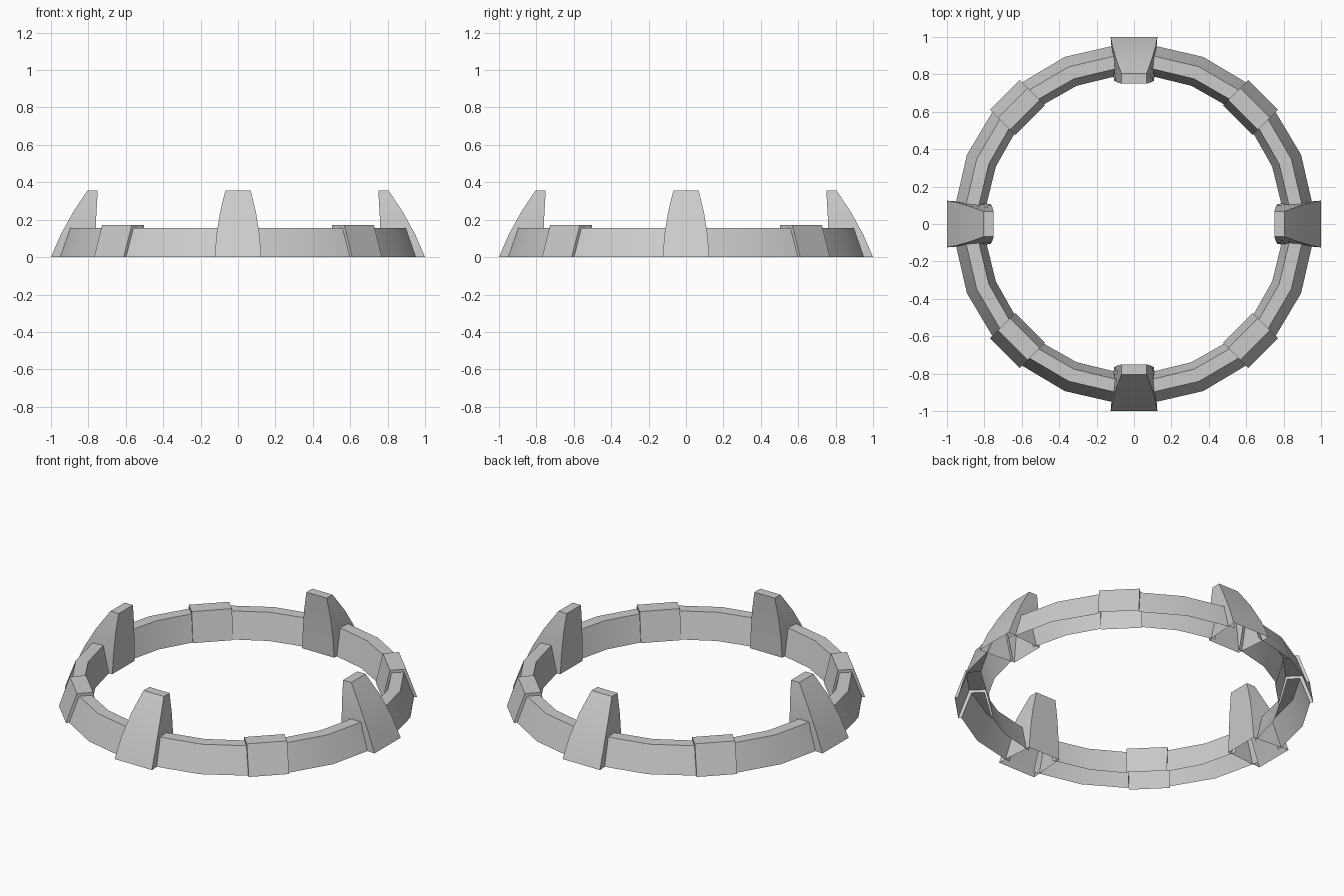
import bpy, bmesh, math
from mathutils import Vector, Matrix

if "Cube" in bpy.data.objects:
    bpy.data.objects.remove(bpy.data.objects["Cube"])

# Open-bottomed cross-sections as (distance from centre, height)
ARC = [(0.967, 0), (0.91, 0.155), (0.84, 0.155), (0.80, 0)]
BLOCK = [(0.976, 0), (0.915, 0.172), (0.825, 0.172), (0.785, 0)]
C = math.cos(math.radians(7.5))


def rot(deg):
    return Matrix.Rotation(math.radians(deg), 4, 'Z')


def station(profile, deg, t, scale=1.0):
    return [rot(deg) @ Vector((r * scale, t, z)) for r, z in profile]


def skin(bm, rows):
    """Join rows of points with quads."""
    vr = [[bm.verts.new(p) for p in row] for row in rows]
    for a, b in zip(vr, vr[1:]):
        for i in range(len(a) - 1):
            bm.faces.new((a[i], a[i + 1], b[i + 1], b[i]))
    return vr


def finish(bm, name, angle):
    bmesh.ops.remove_doubles(bm, verts=bm.verts, dist=1e-5)
    bmesh.ops.recalc_face_normals(bm, faces=bm.faces)
    # open shells: make sure the top faces look up
    top = max(bm.faces, key=lambda f: f.calc_center_median().z)
    if top.normal.z < 0:
        bmesh.ops.reverse_faces(bm, faces=bm.faces)
    me = bpy.data.meshes.new(name)
    bm.to_mesh(me)
    bm.free()
    ob = bpy.data.objects.new(name, me)
    ob.matrix_world = rot(angle)
    bpy.context.collection.objects.link(ob)
    bpy.ops.object.select_all(action='DESELECT')
    ob.select_set(True)
    bpy.context.view_layer.objects.active = ob
    bpy.ops.object.shade_smooth_by_angle(angle=math.radians(30))


# Raised claw levels: height, outer radius, outer half width, inner radius, inner half width
CLAW = [(0, 1.0, 0.125, 0.765, 0.107), (0.12, 0.948, 0.115, 0.762, 0.10),
        (0.24, 0.882, 0.096, 0.757, 0.088), (0.355, 0.805, 0.068, 0.75, 0.068)]

for k in range(4):
    a = 90 * k
    # Quarter ring: arc, raised block in the middle, arc
    bm = bmesh.new()
    skin(bm, [station(ARC, 0, 0.085, C),
              station(ARC, 22.5, 0),
              station(ARC, 45, -0.112, C),
              station(BLOCK, 45, -0.112),
              station(BLOCK, 45, 0.112),
              station(ARC, 45, 0.112, C),
              station(ARC, 67.5, 0),
              station(ARC, 90, -0.085, C)])
    finish(bm, f"ring_quarter_{k + 1}", a)

    # Claw: tapered curved upright, capped on top
    bm = bmesh.new()
    rows = [[Vector(p) for p in ((ro, -wo, z), (ro, wo, z), (ri, wi, z), (ri, -wi, z), (ro, -wo, z))]
            for z, ro, wo, ri, wi in CLAW]
    vr = skin(bm, rows)
    bm.faces.new(vr[-1][:4])
    finish(bm, f"claw_{k + 1}", a)
